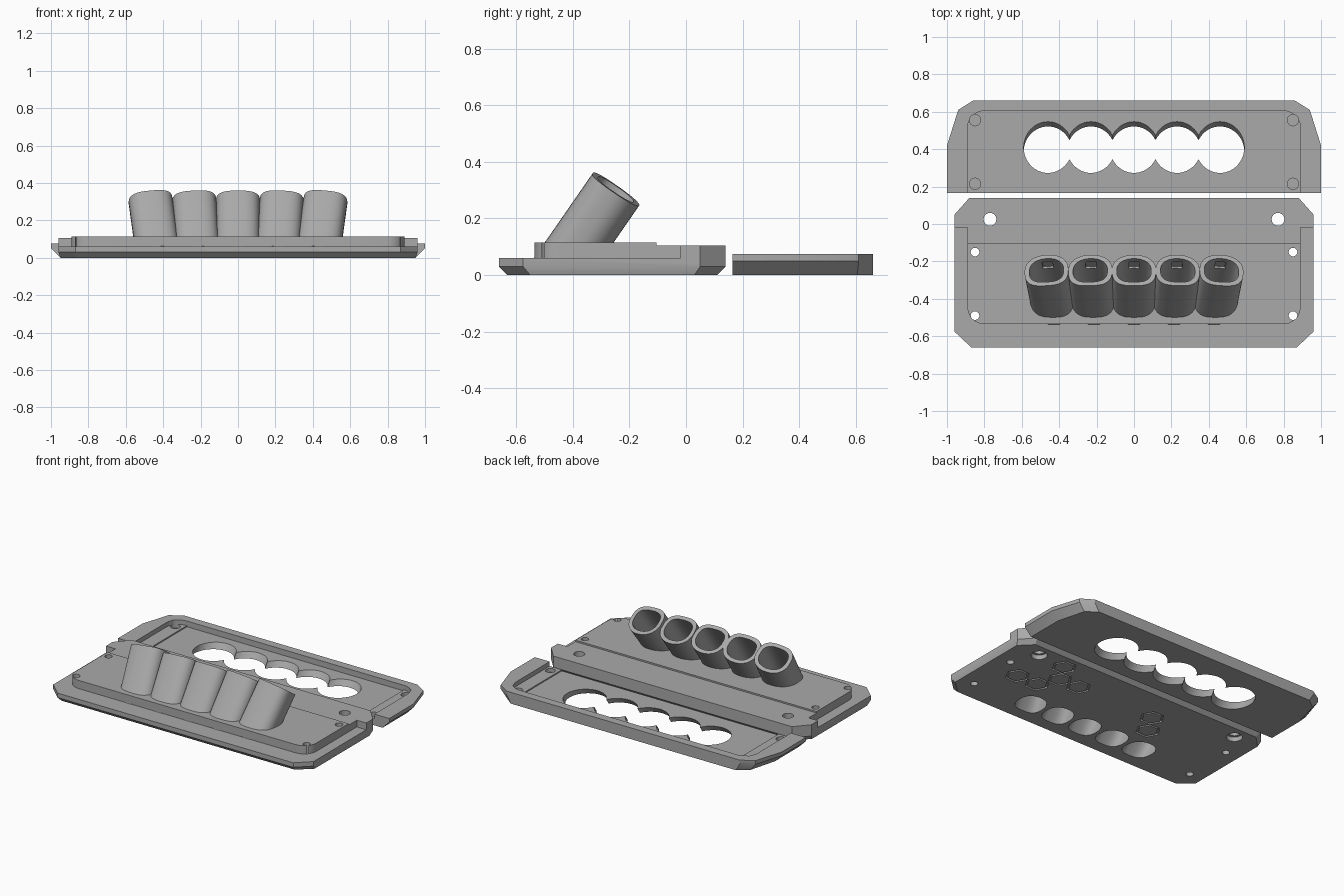
import bpy, bmesh, math
from mathutils import Vector

if "Cube" in bpy.data.objects:
    bpy.data.objects.remove(bpy.data.objects["Cube"])

grey = bpy.data.materials.new("mid_grey")
grey.diffuse_color = (0.40, 0.40, 0.40, 1)
grey.use_nodes = True
grey.node_tree.nodes["Principled BSDF"].inputs["Base Color"].default_value = grey.diffuse_color


def loft(name, rings):
    """Closed solid through a list of equal-length rings, capped at both ends."""
    bm = bmesh.new()
    loops = [[bm.verts.new(p) for p in r] for r in rings]
    n = len(loops[0])
    for a, b in zip(loops, loops[1:]):
        for i in range(n):
            bm.faces.new((a[i], a[(i + 1) % n], b[(i + 1) % n], b[i]))
    bm.faces.new(loops[0][::-1])
    bm.faces.new(loops[-1])
    bmesh.ops.recalc_face_normals(bm, faces=bm.faces)
    me = bpy.data.meshes.new(name)
    bm.to_mesh(me)
    bm.free()
    ob = bpy.data.objects.new(name, me)
    bpy.context.collection.objects.link(ob)
    me.materials.append(grey)
    return ob


def prism(name, outline, z0, z1):
    return loft(name, [[(x, y, z) for x, y in outline] for z in (z0, z1)])


def combine(target, other, op):
    """Apply a boolean and remove the helper."""
    m = target.modifiers.new("bool", 'BOOLEAN')
    m.operation, m.object, m.solver = op, other, 'EXACT'
    bpy.context.view_layer.objects.active = target
    bpy.ops.object.modifier_apply(modifier=m.name)
    bpy.data.objects.remove(other)


def circle(cx, cy, r, n=32, ry=None):
    return [(cx + r * math.cos(2 * math.pi * i / n),
             cy + (ry or r) * math.sin(2 * math.pi * i / n)) for i in range(n)]


def arc(cx, cy, r, a0, a1, n=10):
    return [(cx + r * math.cos(math.radians(a0 + (a1 - a0) * i / n)),
             cy + r * math.sin(math.radians(a0 + (a1 - a0) * i / n))) for i in range(n + 1)]


def mirrored(half):
    """Complete an outline from its right half."""
    return half + [(-x, y) for x, y in reversed(half)]


def finish(ob):
    bpy.ops.object.select_all(action='DESELECT')
    ob.select_set(True)
    bpy.context.view_layer.objects.active = ob
    bpy.ops.object.shade_smooth_by_angle(angle=math.radians(30))


# Base plate with a bevelled underside
foot = mirrored([(0.86, -0.63), (0.95, -0.55), (0.95, 0.03), (0.87, 0.11)])
rim = mirrored([(0.87, -0.66), (0.96, -0.575), (0.96, 0.05), (0.88, 0.14)])
base = loft("base_plate", [[(x, y, z) for x, y in o]
                           for o, z in ((foot, 0), (rim, 0.03), (rim, 0.06))])

# Raised back block and rounded platform
back = mirrored([(0.96, -0.02), (0.96, 0.05), (0.88, 0.14)])
combine(base, prism("back_block", back, 0.04, 0.105), 'UNION')
low = mirrored(arc(0.80, -0.445, 0.09, -90, 0) + [(0.89, 0.02)])
combine(base, prism("platform_low", low, 0.045, 0.105), 'UNION')
high = mirrored(arc(0.80, -0.445, 0.09, -90, 0) + [(0.89, -0.105)])
combine(base, prism("platform_high", high, 0.05, 0.115), 'UNION')


# Five leaning sockets that fan out sideways
def socket(i, half_w, front, rear, z_bottom, extend):
    foot_pt = Vector((0.213 * i, -0.457, 0))
    top = Vector((0.234 * i, -0.2475, 0.3025))
    axis = (top - foot_pt).normalized()
    u = (Vector((1, 0, 0)) - axis * axis.x).normalized()
    v = axis.cross(u)
    upper, lower = [], []
    for k in range(48):
        a = 2 * math.pi * k / 48
        c, s = math.cos(a), math.sin(a)
        e = 2 / 2.9 if s < 0 else 2 / 2.2
        px = half_w * math.copysign(abs(c) ** e, c)
        py = (front if s < 0 else rear) * math.copysign(abs(s) ** e, s)
        p = top + u * px + v * py
        upper.append(p + axis * extend)
        lower.append(p - axis * ((p.z - z_bottom) / axis.z))
    return loft("socket", [lower, upper]), top, axis, u, v


for i in range(-2, 3):
    combine(base, socket(i, 0.1175, 0.1, 0.1, 0.05, 0)[0], 'UNION')
for i in range(-2, 3):
    bore, top, axis, u, v = socket(i, 0.092, 0.076, 0.076, -0.03, 0.03)
    combine(base, bore, 'DIFFERENCE')
    # Small recess in the rear inner wall
    mid = top - axis * 0.06
    rings = [[mid + u * a * 0.028 + axis * b * 0.03 + v * d
              for a, b in ((-1, -1), (1, -1), (1, 1), (-1, 1))] for d in (0.06, 0.087)]
    combine(base, loft("recess", rings), 'DIFFERENCE')

# Screw holes, mounting holes with wider undersides
for sx in (-1, 1):
    for y in (-0.15, -0.49):
        combine(base, prism("hole", circle(sx * 0.85, y, 0.023), -0.1, 0.3), 'DIFFERENCE')
    combine(base, prism("hole", circle(sx * 0.77, 0.025, 0.034), -0.1, 0.3), 'DIFFERENCE')
    combine(base, prism("hole", circle(sx * 0.77, 0.025, 0.05), -0.1, 0.03), 'DIFFERENCE')

# Hexagon grooves under the base
for x, y in ((0.56, 0.01), (0.71, -0.25), (0.555, -0.25), (0.485, -0.118),
             (0.34, -0.118), (-0.24, -0.118), (-0.32, -0.25)):
    groove = prism("groove", circle(x, y, 0.077, 6), -0.02, 0.012)
    combine(groove, prism("core", circle(x, y, 0.063, 6), -0.05, 0.05), 'DIFFERENCE')
    combine(base, groove, 'DIFFERENCE')
finish(base)

# Cover plate with bevelled ends
under = mirrored([(0.95, 0.165), (0.95, 0.42), (0.90, 0.605), (0.83, 0.66)])
edge = mirrored([(1.0, 0.165), (1.0, 0.42), (0.94, 0.61), (0.86, 0.66)])
cover = loft("cover_plate", [[(x, y, z) for x, y in o]
                             for o, z in ((under, 0), (edge, 0.05), (edge, 0.075))])

# Pocket with slightly raised end ledges
pocket = mirrored([(0.89, 0.1)] + arc(0.80, 0.515, 0.09, 0, 90))
combine(cover, prism("pocket", pocket, 0.045, 0.2), 'DIFFERENCE')
deep = mirrored([(0.80, 0.1), (0.80, 0.605)])
combine(cover, prism("pocket_floor", deep, 0.037, 0.2), 'DIFFERENCE')
for sx in (-1, 1):
    for y in (0.215, 0.555):
        combine(cover, prism("blind_hole", circle(sx * 0.85, y, 0.03), 0.02, 0.2), 'DIFFERENCE')

# Five overlapping leaning openings
for i in range(-2, 3):
    rings = [[(x, y + 0.69 * (z - 0.037), z) for x, y in circle(0.23 * i, 0.41, 0.13, 48, 0.137)]
             for z in (-0.05, 0.15)]
    combine(cover, loft("opening", rings), 'DIFFERENCE')
finish(cover)
